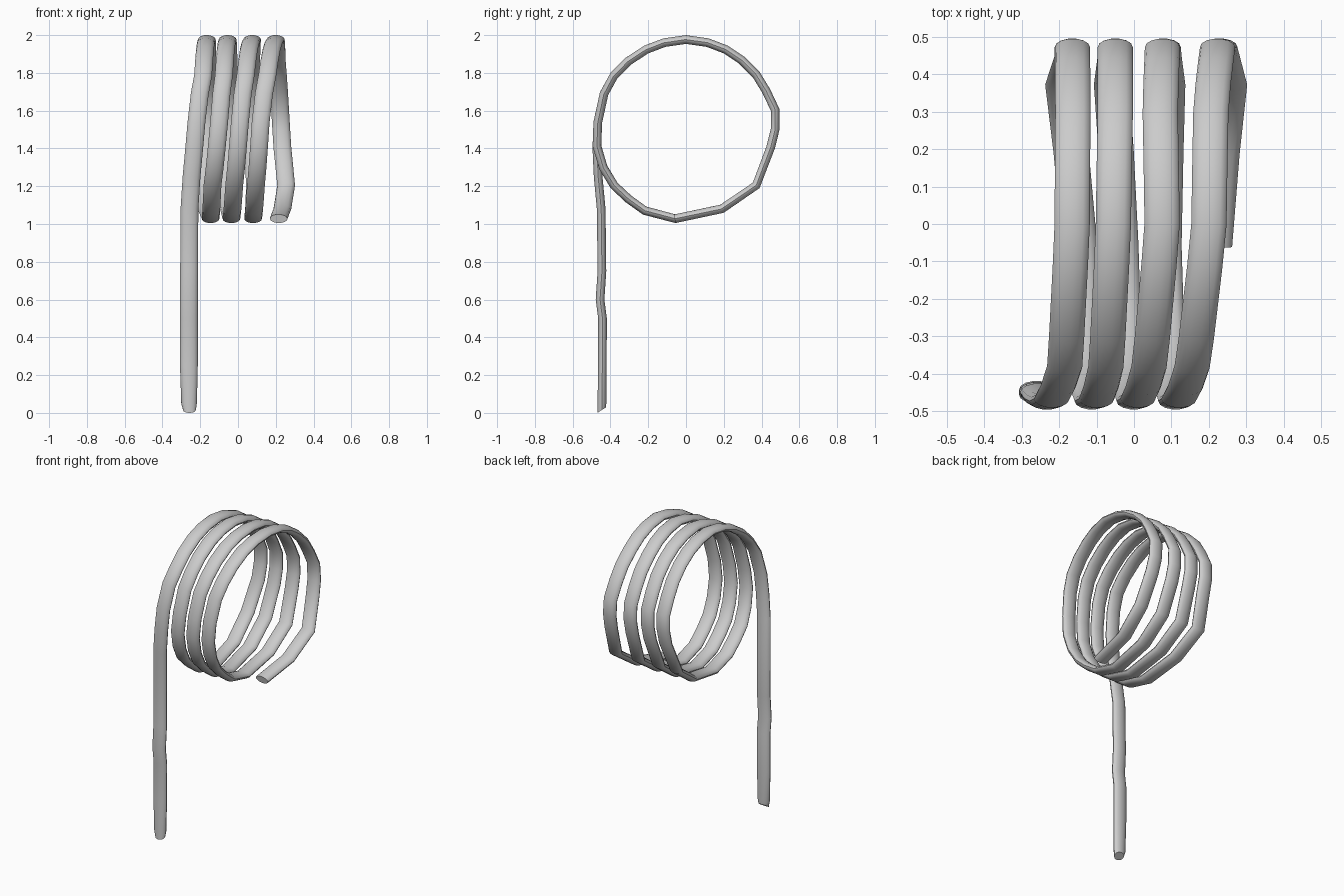
import bpy, bmesh, math
from mathutils import Vector

if "Cube" in bpy.data.objects:
    bpy.data.objects.remove(bpy.data.objects["Cube"])

# Side outline (y, z) of one turn, starting at the front and going up and over
TURN = [(-.49, 1.54), (-.455, 1.7), (-.4, 1.8), (-.32, 1.88), (-.22, 1.945), (-.12, 1.983),
        (0, 2), (.12, 1.983), (.22, 1.945), (.31, 1.885), (.39, 1.805), (.445, 1.715),
        (.495, 1.61), (.495, 1.5), (.47, 1.4), (.39, 1.19), (.2, 1.06), (-.06, 1.005),
        (-.23, 1.05), (-.32, 1.115), (-.4, 1.19), (-.46, 1.29), (-.495, 1.41)]
N = len(TURN)

# Sideways position of the tube at chosen steps of each turn
STEPS = [0, 2, 6, 9, 14, 15, 17, 20]
SIDE = [[-.22, -.185, -.165, -.163, -.165, -.19, -.145, -.135],
        [-.10, -.075, -.055, -.05, -.05, -.06, -.035, -.02],
        [.01, .04, .075, .07, .08, .09, .08, .095],
        [.12, .155, .20, .205, .235, .255, .215]]
KEYS = [(t * N + s, x) for t, row in enumerate(SIDE) for s, x in zip(STEPS, row)]


def side_at(i):
    for (a, xa), (b, xb) in zip(KEYS, KEYS[1:]):
        if a <= i <= b:
            return xa + (xb - xa) * (i - a) / (b - a)


# Slightly wavy upright stem, then the coil
path = [Vector(p) for p in [(-.257, -.446, .015), (-.259, -.445, .05), (-.26, -.443, .25),
                            (-.26, -.442, .5), (-.26, -.455, .6), (-.259, -.445, .75),
                            (-.257, -.449, 1.08), (-.246, -.465, 1.25), (-.232, -.472, 1.4)]]
for i in range(KEYS[-1][0] + 1):
    y, z = TURN[i % N]
    path.append(Vector((side_at(i), y * .953, 1.5 + (z - 1.5) * .953)))

# Sweep a flattened round section along the path
SIDES, WIDE, THIN = 14, .047, .0235
bm = bmesh.new()
rings = []
for k, p in enumerate(path):
    t = (path[min(k + 1, len(path) - 1)] - path[max(k - 1, 0)]).normalized()
    w = Vector((1, 0, 0))
    w = (w - t * w.dot(t)).normalized()
    n = t.cross(w)
    wide = WIDE * (.72 if k == 0 else .88 if k == 1 else 1)
    ring = []
    for j in range(SIDES):
        a = 2 * math.pi * j / SIDES
        co = p + w * wide * math.cos(a) + n * THIN * math.sin(a)
        if k == 0:  # slanted cut at the foot
            co.z = .015 + (co.y - p.y) / THIN * .015
        ring.append(bm.verts.new(co))
    rings.append(ring)
for r0, r1 in zip(rings, rings[1:]):
    for j in range(SIDES):
        m = (j + 1) % SIDES
        bm.faces.new((r0[j], r0[m], r1[m], r1[j]))
bm.faces.new(rings[0][::-1])
bm.faces.new(rings[-1])
bmesh.ops.recalc_face_normals(bm, faces=bm.faces)

mesh = bpy.data.meshes.new("coiled_tube")
bm.to_mesh(mesh)
bm.free()
tube = bpy.data.objects.new("coiled_tube", mesh)
bpy.context.collection.objects.link(tube)
bpy.context.view_layer.objects.active = tube
tube.select_set(True)
bpy.ops.object.shade_smooth_by_angle(angle=math.radians(40))
